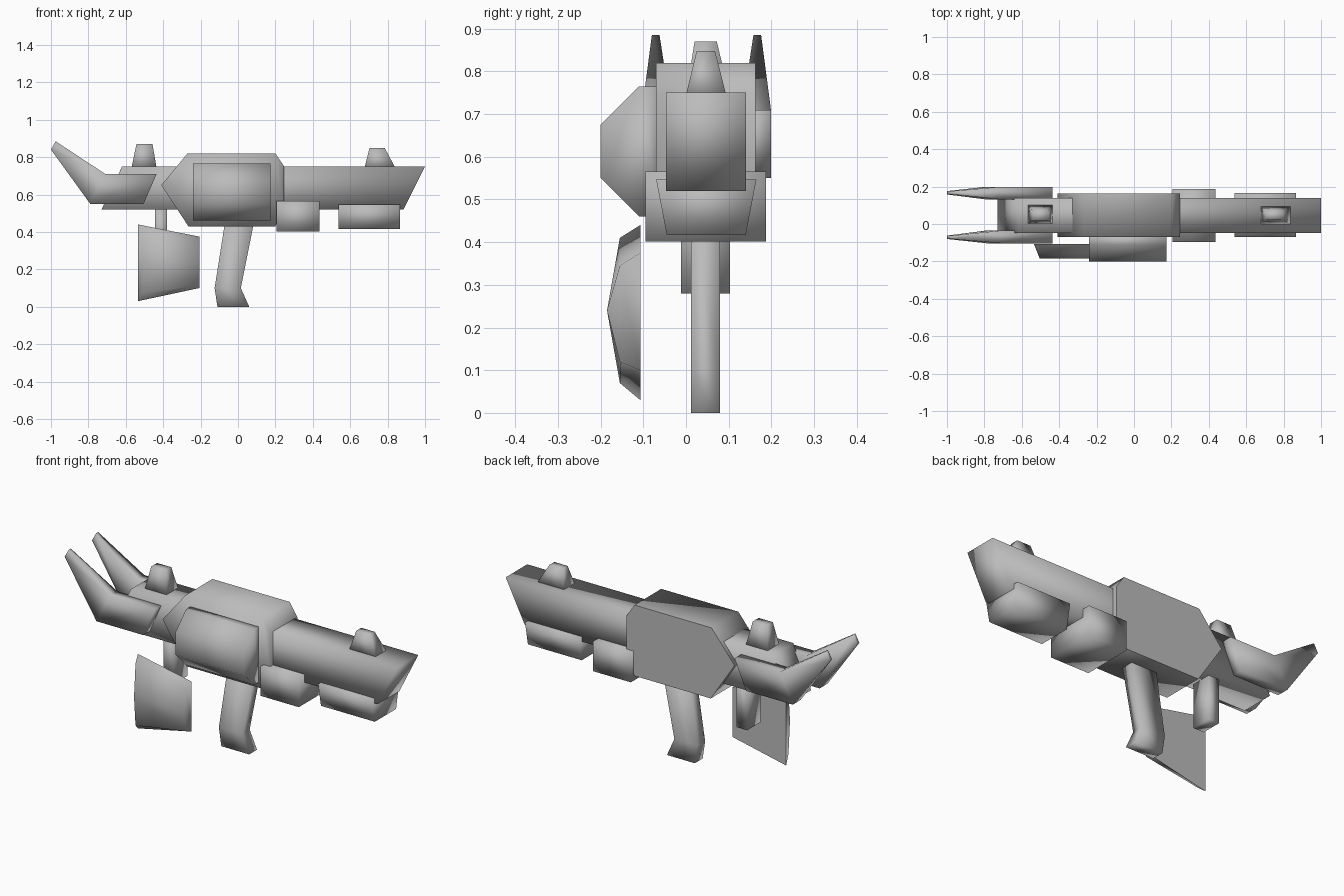
import bpy, bmesh
from mathutils import Vector

old = bpy.data.objects.get("Cube")
if old:
    bpy.data.objects.remove(old)

GREY = (0.5, 0.5, 0.5, 1)
mat = bpy.data.materials.new("plain_grey")
mat.use_nodes = True
mat.diffuse_color = GREY
shader = mat.node_tree.nodes["Principled BSDF"]
shader.inputs["Base Color"].default_value = GREY
shader.inputs["Roughness"].default_value = 0.7

MID = 0.048  # y of the weapon's centre plane


def loft(name, rings, flat_back=False):
    """Skin matching rings of points, cap both ends and shade softly."""
    bm = bmesh.new()
    loops = [[bm.verts.new(p) for p in ring] for ring in rings]
    n = len(loops[0])
    for a, b in zip(loops, loops[1:]):
        for i in range(n):
            j = (i + 1) % n
            bm.faces.new((a[i], a[j], b[j], b[i]))
    bm.faces.new(loops[0])
    bm.faces.new(loops[-1])
    bmesh.ops.recalc_face_normals(bm, faces=bm.faces)
    for f in bm.faces:
        f.smooth = not (flat_back and f.normal.y > 0.95)
    mesh = bpy.data.meshes.new(name)
    bm.to_mesh(mesh)
    bm.free()
    mesh.materials.append(mat)
    obj = bpy.data.objects.new(name, mesh)
    bpy.context.collection.objects.link(obj)
    return obj


def side_plate(name, outline, y0, y1, flat_back=False):
    """Extrude an x-z outline through y."""
    return loft(name, [[(x, y, z) for x, z in outline] for y in (y0, y1)], flat_back)


def slab(x0, x1, y0, y1, z):
    return [(x0, y0, z), (x1, y0, z), (x1, y1, z), (x0, y1, z)]


# Long barrel with raked ends
side_plate("barrel", [(-0.62, 0.75), (1, 0.75), (0.885, 0.52), (-0.73, 0.52)], -0.047, 0.14)

# Central receiver, pointed towards the rear
side_plate("receiver", [(-0.41, 0.65), (-0.27, 0.82), (0.2, 0.82), (0.247, 0.75),
                        (0.247, 0.52), (0.2, 0.43), (-0.265, 0.43)], -0.07, 0.163, True)

# Chamfered housing on the front of the receiver
housing = [(-0.06, 0.765), (-0.11, 0.765), (-0.2, 0.675), (-0.2, 0.55), (-0.11, 0.46), (-0.06, 0.46)]
loft("side_housing", [[(x, y, z) for y, z in housing] for x in (-0.24, 0.175)])

# Blocks under the barrel
loft("rear_under_block", [slab(0.205, 0.437, -0.095, 0.187, z) for z in (0.402, 0.565)])
loft("front_under_block", [slab(0.537, 0.865, -0.045, 0.14, 0.417),
                           slab(0.537, 0.865, -0.07, 0.165, 0.547)])

# Sights on top of the barrel
loft("rear_sight", [slab(-0.57, -0.435, 0, 0.104, 0.74), slab(-0.543, -0.457, 0.02, 0.072, 0.87)])
loft("front_sight", [slab(0.677, 0.84, 0, 0.094, 0.745), slab(0.703, 0.785, 0.025, 0.068, 0.848)])

# Grip and rear post
loft("grip", [slab(-0.07, 0.085, 0.012, 0.08, 0.45),
              slab(-0.125, 0.015, 0.012, 0.08, 0.1),
              slab(-0.11, 0.06, 0.012, 0.08, 0)])
loft("rear_post", [slab(-0.445, -0.38, -0.012, 0.103, z) for z in (0.28, 0.53)])

# Pair of bent tusks at the rear: upper point, lower point, centre offset, half width
tusk = [((-0.435, 0.71), (-0.505, 0.55), 0.117, 0.034),
        ((-0.71, 0.71), (-0.79, 0.55), 0.117, 0.034),
        ((-0.975, 0.885), (-1, 0.84), 0.119, 0.009)]
for label, side in (("front_tusk", -1), ("back_tusk", 1)):
    loft(label, [[(p[0], MID + side * (off + s * w), p[1])
                  for p, s in ((top, -1), (top, 1), (low, 1), (low, -1))]
                 for top, low, off, w in tusk])

# Faceted shield standing off in front of the post: y, z at each end
wide = [(-0.107, 0.44), (-0.155, 0.41), (-0.185, 0.24), (-0.155, 0.07), (-0.107, 0.03)]
narrow = [(-0.107, 0.375), (-0.155, 0.345), (-0.185, 0.24), (-0.155, 0.12), (-0.107, 0.1)]
loft("shield", [[(-0.535 - (y + 0.107) * 0.4, y, z) for y, z in wide],
                [(-0.207, y, z) for y, z in narrow]], True)
